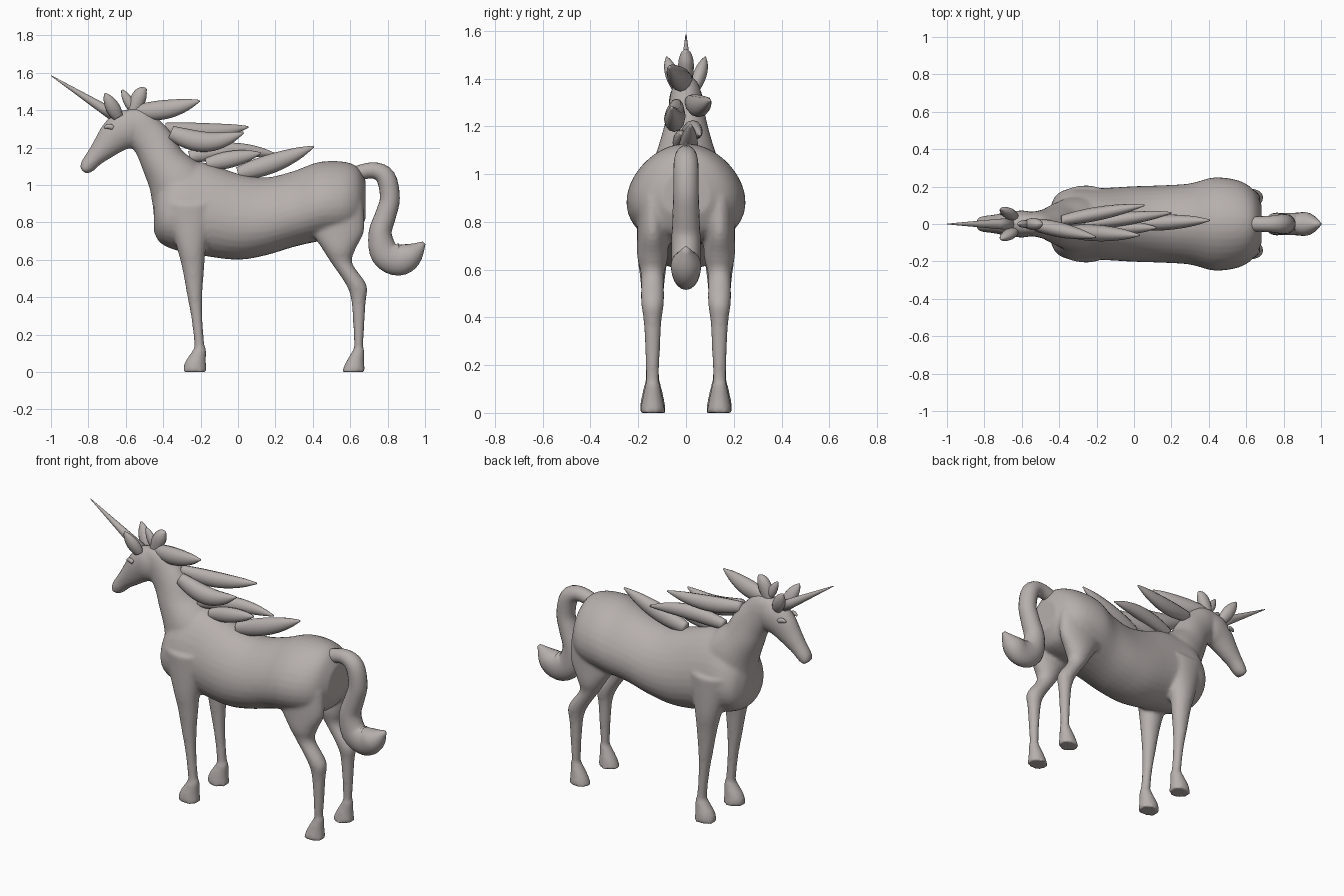
import bpy, bmesh, math
from mathutils import Vector

if "Cube" in bpy.data.objects:
    bpy.data.objects.remove(bpy.data.objects["Cube"])

coat = bpy.data.materials.new("warm_grey")
coat.diffuse_color = (0.47, 0.43, 0.415, 1)
coat.use_nodes = True
coat.node_tree.nodes["Principled BSDF"].inputs["Base Color"].default_value = coat.diffuse_color


def spline(rows, steps=4):
    """Catmull-Rom resampling of section rows."""
    p = [rows[0]] + list(rows) + [rows[-1]]
    out = []
    for i in range(1, len(p) - 2):
        for s in range(steps):
            t = s / steps
            out.append([0.5 * (2 * b + (c - a) * t + (2 * a - 5 * b + 4 * c - d) * t * t
                               + (3 * b - a - 3 * c + d) * t ** 3)
                        for a, b, c, d in zip(*p[i - 1:i + 3])])
    return out + [rows[-1]]


def loft(bm, rows, axis=None, taper=0.0, n=20):
    """Tube along (x, y, z, side-view radius, half width); axis fixes the section direction."""
    rows = spline(rows)
    rings = []
    for i, (x, y, z, r, w) in enumerate(rows):
        a, b = rows[max(i - 1, 0)], rows[min(i + 1, len(rows) - 1)]
        u = Vector(axis) if axis else Vector((b[2] - a[2], 0, a[0] - b[0])).normalized()
        ring = []
        for k in range(n):
            t = math.tau * k / n
            side = Vector((0, w * math.cos(t) * (1 - taper * math.sin(t)), 0))
            ring.append(bm.verts.new(Vector((x, y, z)) + u * r * math.sin(t) + side))
        rings.append(ring)
    for r, q in zip(rings, rings[1:]):
        for k in range(n):
            bm.faces.new((r[k], r[(k + 1) % n], q[(k + 1) % n], q[k]))
    bm.faces.new(rings[0])
    bm.faces.new(rings[-1])


def finish(name, bm):
    bmesh.ops.recalc_face_normals(bm, faces=bm.faces)
    me = bpy.data.meshes.new(name)
    bm.to_mesh(me)
    bm.free()
    me.materials.append(coat)
    for f in me.polygons:
        f.use_smooth = True
    ob = bpy.data.objects.new(name, me)
    bpy.context.collection.objects.link(ob)
    return ob


def part(name, rows, n=16):
    bm = bmesh.new()
    loft(bm, rows, n=n)
    return finish(name, bm)


def leaf(name, start, end, bend, size):
    """Leaf-shaped lock from start to end, bowed in z by bend."""
    rows = []
    for i in range(7):
        t = i / 6
        p = Vector(start).lerp(Vector(end), t)
        r = size * math.sin(math.pi * (.2 + .8 * t)) ** .8 if i < 6 else 0
        rows.append((p.x, p.y, p.z + bend * math.sin(math.pi * t), r + .005, r * .8 + .004))
    part(name, rows, 12)


# Trunk, neck, head and legs, fused into one skin
trunk = [(-.45, .84, .09, .08), (-.415, .855, .165, .155), (-.33, .88, .23, .19), (-.18, .87, .25, .19),
         (0, .83, .23, .20), (.15, .832, .208, .205), (.30, .872, .203, .215), (.43, .91, .212, .247),
         (.56, .92, .205, .23), (.64, .92, .175, .18), (.683, .92, .10, .10)]
neck = [(-.28, .94, .20, .155), (-.337, 1.03, .154, .14), (-.395, 1.115, .121, .115),
        (-.44, 1.205, .111, .09), (-.488, 1.27, .104, .075), (-.54, 1.33, .092, .065),
        (-.60, 1.365, .05, .05)]
head = [(-.52, 1.33, .07), (-.588, 1.302, .105), (-.65, 1.265, .094), (-.712, 1.203, .07),
        (-.765, 1.148, .05), (-.808, 1.098, .04), (-.83, 1.075, .022)]
front_leg = [(-.26, .90, .14), (-.25, .68, .082), (-.24, .56, .06), (-.232, .42, .042), (-.22, .29, .03),
             (-.207, .15, .027), (-.205, .12, .035), (-.228, .05, .057), (-.23, 0, .065)]
hind_leg = [(.515, .90, .155), (.533, .755, .142), (.54, .655, .088), (.556, .58, .056),
            (.633, .465, .055), (.645, .37, .038), (.645, .15, .025), (.645, .12, .03),
            (.625, .05, .05), (.618, 0, .063)]
bm = bmesh.new()
loft(bm, [(x, 0, z, r, w) for x, z, r, w in trunk], (0, 0, 1), .15, 32)
loft(bm, [(x, 0, z, r, w) for x, z, r, w in neck], n=24)
loft(bm, [(x, 0, z, r, .025 + .45 * r) for x, z, r in head], n=24)
for s in (-1, 1):
    for leg in (front_leg, hind_leg):
        loft(bm, [(x, s * .14, z, r, min(.065, .01 + .7 * r)) for x, z, r in leg], (1, 0, 0))
body = finish("body", bm)
m = body.modifiers.new("fuse", 'REMESH')
m.mode = 'VOXEL'
m.voxel_size = .011
m.use_smooth_shade = True
m = body.modifiers.new("soften", 'SMOOTH')
m.factor = .5
m.iterations = 6

# Horn
part("horn", [(-.66, 0, 1.37, .033, .033), (-.999, 0, 1.584, .002, .002)])

# Ears and eyelids, mirrored
for s, label in ((-1, "near"), (1, "far")):
    leaf("ear_" + label, (-.64, s * .04, 1.36), (-.712, s * .08, 1.49), 0, .033)
    leaf("eyelid_" + label, (-.668, s * .062, 1.305), (-.715, s * .054, 1.305), .008, .009)

# Forelock tufts
leaf("forelock_back", (-.565, 0, 1.37), (-.49, 0, 1.515), .03, .036)
leaf("forelock_front", (-.56, 0, 1.40), (-.62, 0, 1.508), 0, .022)

# Mane locks streaming back from the crest
leaf("mane_lock_1", (-.55, 0, 1.39), (-.205, -.07, 1.45), -.015, .047)
leaf("mane_lock_2", (-.39, .02, 1.30), (.055, .10, 1.31), -.02, .042)
leaf("mane_lock_3", (-.36, -.04, 1.28), (.03, -.06, 1.28), -.05, .05)
leaf("mane_lock_4", (-.26, 0, 1.15), (.20, .06, 1.165), .025, .04)
leaf("mane_lock_5", (-.17, -.02, 1.11), (.12, -.02, 1.17), 0, .04)
leaf("mane_lock_6", (0, 0, 1.06), (.405, .02, 1.205), -.01, .047)

# Tail
tail = [(.615, 1.055, .04), (.72, 1.078, .043), (.79, 1.04, .052), (.812, .93, .053), (.79, .84, .056),
        (.76, .74, .062), (.785, .635, .078), (.86, .60, .085), (.93, .63, .065), (.995, .69, .01)]
part("tail", [(x, 0, z, r, min(r, .06)) for x, z, r in tail], 20)
